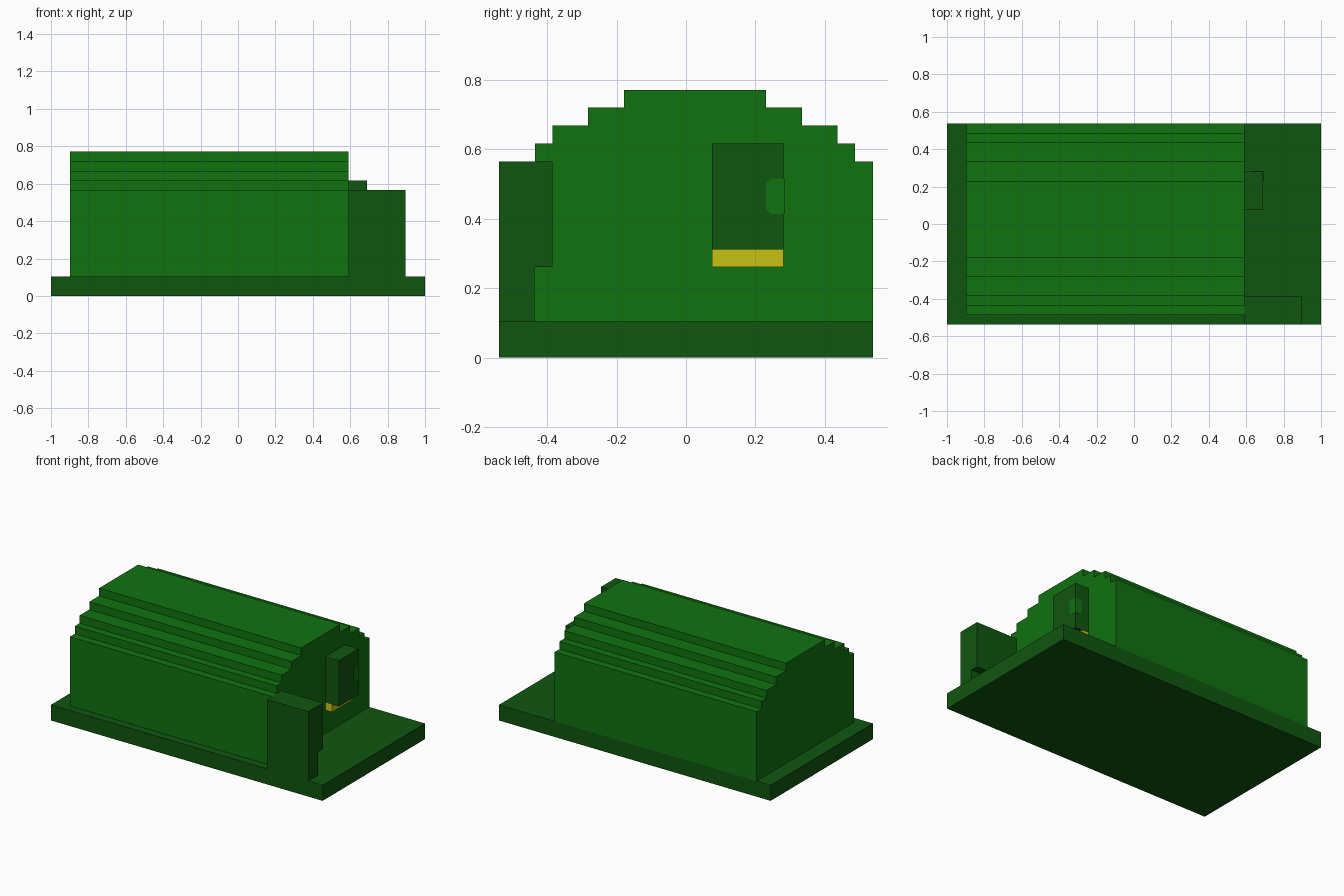
import bpy
import bmesh

cube = bpy.data.objects.get("Cube")
if cube:
    bpy.data.objects.remove(cube, do_unlink=True)


def material(name, rgb):
    m = bpy.data.materials.new(name)
    m.use_nodes = True
    m.diffuse_color = (*rgb, 1)
    m.node_tree.nodes["Principled BSDF"].inputs["Base Color"].default_value = (*rgb, 1)
    return m


LEAF = material("leaf green", (0.005, 0.170, 0.005))
DARK = material("dark green", (0.005, 0.092, 0.005))
YELLOW = material("yellow", (0.58, 0.54, 0.006))


def finish(name, bm, mat):
    bmesh.ops.recalc_face_normals(bm, faces=bm.faces)
    mesh = bpy.data.meshes.new(name)
    bm.to_mesh(mesh)
    bm.free()
    mesh.materials.append(mat)
    obj = bpy.data.objects.new(name, mesh)
    bpy.context.scene.collection.objects.link(obj)
    return obj


def prism(name, profile, x0, x1, mat):
    """Extrude a (y, z) outline from x0 to x1."""
    bm = bmesh.new()
    face = bm.faces.new([bm.verts.new((x0, y, z)) for y, z in profile])
    new = bmesh.ops.extrude_face_region(bm, geom=[face])["geom"]
    verts = [g for g in new if isinstance(g, bmesh.types.BMVert)]
    bmesh.ops.translate(bm, verts=verts, vec=(x1 - x0, 0, 0))
    return finish(name, bm, mat)


def box(name, x, y, z, mat):
    outline = [(y[0], z[0]), (y[1], z[0]), (y[1], z[1]), (y[0], z[1])]
    return prism(name, outline, x[0], x[1], mat)


# Ground slab
box("base", (-1, 1), (-0.538, 0.538), (0, 0.104), DARK)

# Long hall with a stepped vault: (half width, height) of each step
CENTRE = 0.026
steps = [(0.512, 0.565), (0.461, 0.616), (0.41, 0.668), (0.308, 0.72), (0.205, 0.771)]
right_side = [(CENTRE + steps[0][0], 0.104)]
for i, (w, z) in enumerate(steps):
    right_side.append((CENTRE + w, z))
    if i + 1 < len(steps):
        right_side.append((CENTRE + steps[i + 1][0], z))
left_side = [(2 * CENTRE - y, z) for y, z in reversed(right_side)]
prism("hall", right_side + left_side, -0.897, 0.59, LEAF)

# Side wall with an overhanging upper part
prism("side_wall", [(-0.538, 0.104), (-0.436, 0.104), (-0.436, 0.26),
                    (-0.385, 0.26), (-0.385, 0.565), (-0.538, 0.565)],
      0.59, 0.895, DARK)

# Wall cabinet and the shallow yellow strip beneath it
box("cabinet", (0.59, 0.69), (0.075, 0.281), (0.311, 0.616), DARK)
box("cabinet_strip", (0.59, 0.641), (0.075, 0.281), (0.26, 0.311), YELLOW)

# Rounded corner patch on the cabinet, standing barely proud of it
patch = box("cabinet_patch", (0.64, 0.692), (0.23, 0.283), (0.414, 0.516), LEAF)
bm = bmesh.new()
bm.from_mesh(patch.data)
edges = []
for e in bm.edges:
    a, b = (v.co for v in e.verts)
    along_x, along_y = abs(a.x - b.x) > 0.01, abs(a.y - b.y) > 0.01
    if (along_x and a.y < 0.25) or (along_y and a.x < 0.66):
        edges.append(e)
bmesh.ops.bevel(bm, geom=edges, offset=0.014, segments=1, affect='EDGES')
bm.to_mesh(patch.data)
bm.free()
